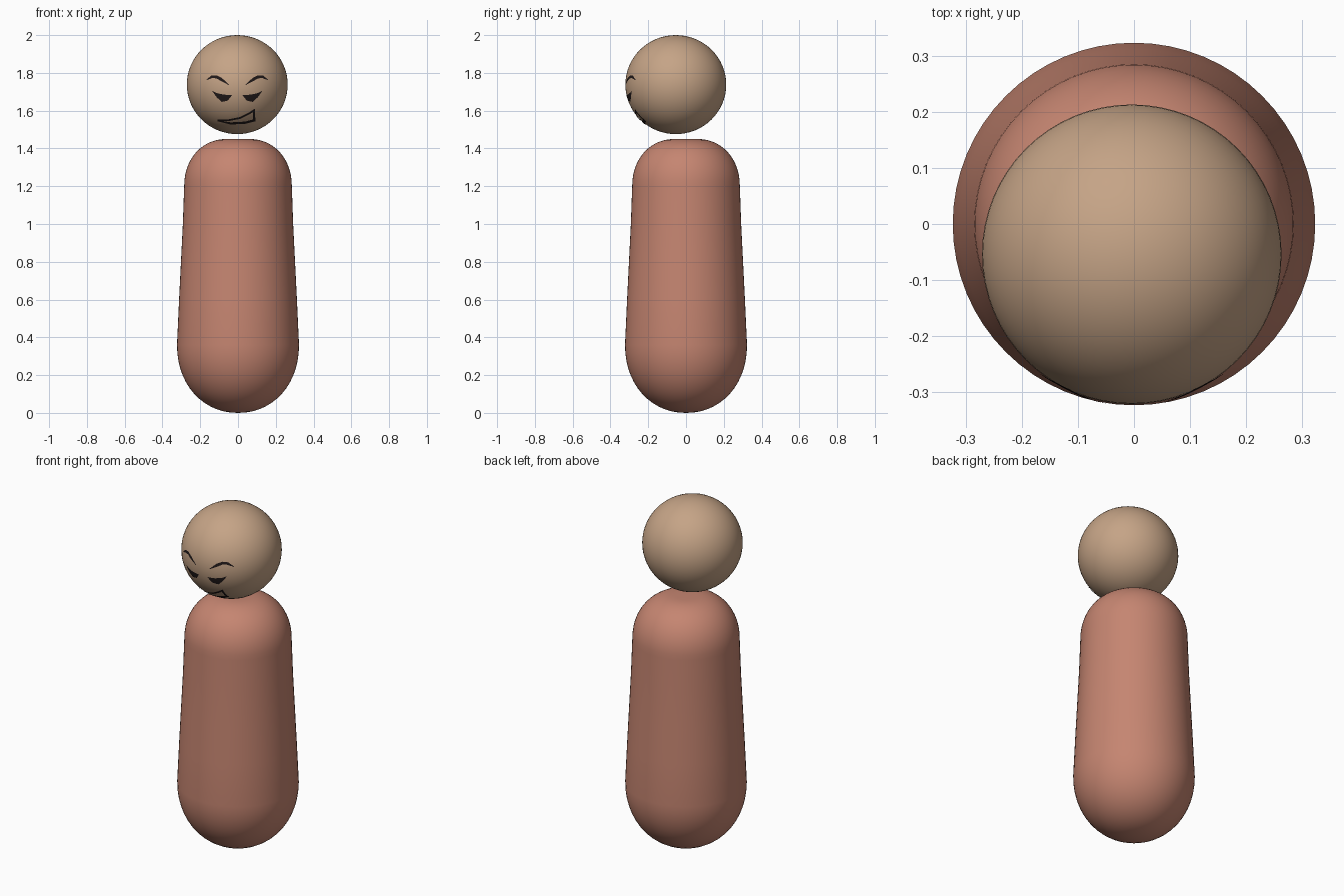
import bpy, bmesh, math
from mathutils import Vector

if "Cube" in bpy.data.objects:
    bpy.data.objects.remove(bpy.data.objects["Cube"])


def material(name, rgb):
    m = bpy.data.materials.new(name)
    m.use_nodes = True
    m.diffuse_color = (*rgb, 1)
    m.node_tree.nodes["Principled BSDF"].inputs["Base Color"].default_value = (*rgb, 1)
    return m


SKIN = material("tan", (0.56, 0.37, 0.24))
BODY = material("dusty_red", (0.56, 0.235, 0.165))
INK = material("near_black", (0.015, 0.01, 0.01))


def finish(name, bm, mat):
    mesh = bpy.data.meshes.new(name)
    bm.to_mesh(mesh)
    bm.free()
    mesh.materials.append(mat)
    mesh.shade_smooth()
    ob = bpy.data.objects.new(name, mesh)
    bpy.context.collection.objects.link(ob)
    return ob


def corner(r0, r1, z0, z1, power, steps=14):
    """Rounded quarter profile from (r0, z0) out to (r1, z1)."""
    pts = []
    for i in range(steps + 1):
        a = math.pi / 2 * i / steps
        pts.append((r0 + (r1 - r0) * math.sin(a) ** (2 / power),
                    z1 + (z0 - z1) * math.cos(a) ** (2 / power)))
    return pts


# Body: a tapered capsule turned around the z axis
profile = [(0, 1.45)] + corner(0.06, 0.285, 1.45, 1.2, 2.1)
profile += [(0.292, 1.0), (0.302, 0.8), (0.312, 0.6)]
profile += corner(0, 0.323, 0, 0.36, 2.1)[::-1]
bm = bmesh.new()
verts = [bm.verts.new((r, 0, z)) for r, z in profile]
edges = [bm.edges.new(pair) for pair in zip(verts, verts[1:])]
bmesh.ops.spin(bm, geom=verts + edges, cent=(0, 0, 0), axis=(0, 0, 1),
               angle=math.tau, steps=64, use_duplicate=False)
bmesh.ops.remove_doubles(bm, verts=bm.verts, dist=0.0005)
bmesh.ops.recalc_face_normals(bm, faces=bm.faces)
finish("body", bm, BODY)

# Head: a ball set slightly forward
CENTRE = Vector((-0.004, -0.054, 1.738))
RADII = Vector((0.267, 0.267, 0.262))
bm = bmesh.new()
bmesh.ops.create_uvsphere(bm, u_segments=64, v_segments=32, radius=1)
bmesh.ops.scale(bm, vec=RADII, verts=bm.verts)
bmesh.ops.translate(bm, vec=CENTRE, verts=bm.verts)
finish("head", bm, SKIN)


def on_face(x, z):
    """Point just above the front of the head, x and z relative to its centre."""
    depth = math.sqrt(1 - (x / RADII.x) ** 2 - (z / RADII.z) ** 2)
    p = Vector((x, -RADII.y * depth, z))
    return CENTRE + p * 1.01


def sample(line, t):
    s = t * (len(line) - 1)
    i = min(int(s), len(line) - 2)
    return Vector(line[i]).lerp(Vector(line[i + 1]), s - i)


def painted(name, strips, side=1, along=24, across=4):
    """Marks that hug the head, each filled between an upper and a lower line."""
    bm = bmesh.new()
    for upper, lower in strips:
        rows = []
        for i in range(along + 1):
            a, b = sample(upper, i / along), sample(lower, i / along)
            row = []
            for j in range(across + 1):
                x, z = a.lerp(b, j / across) / 100
                row.append(bm.verts.new(on_face(side * x, z)))
            rows.append(row)
        for r, s in zip(rows, rows[1:]):
            for j in range(across):
                quad = [r[j], r[j + 1], s[j + 1], s[j]]
                bm.faces.new(quad if side > 0 else quad[::-1])
    bmesh.ops.remove_doubles(bm, verts=bm.verts, dist=0.0002)
    return finish(name, bm, INK)


# Brows and eyes, mirrored (hundredths of a unit from the head centre)
brow = ([(4.3, 0), (8, 3.4), (11, 4.9), (13.6, 4.7), (16.2, 2.6)],
        [(4.3, -.3), (8, 1.6), (11, 3.3), (13.2, 3.4), (16.2, 2.3)])
eye = ([(2.8, -5.4), (7, -5.3), (11, -4.4), (12.9, -3.4)],
       [(2.8, -5.6), (5, -8.4), (8.2, -9.1), (10.8, -6.6), (12.9, -3.7)])
for side, label in ((1, "left"), (-1, "right")):
    painted(label + "_brow", [brow], side)
    painted(label + "_eye", [eye], side)

# Mouth: a lopsided grin drawn as an outline
painted("mouth", [
    ([(-10.3, -18.3), (-5, -18.3), (1.5, -17), (6, -14.7), (9.3, -12.6)],
     [(-10.3, -19.2), (-5, -19.2), (1.5, -18), (6, -15.8), (9.3, -13.8)]),
    ([(8.2, -13.3), (8.3, -18.6)], [(9.3, -12.6), (9.5, -19.2)]),
    ([(-10.3, -18.6), (-3.5, -19.8), (4, -19.4), (9.4, -18)],
     [(-10.3, -19.2), (-3.5, -20.9), (4, -20.6), (9.5, -19.2)])])
